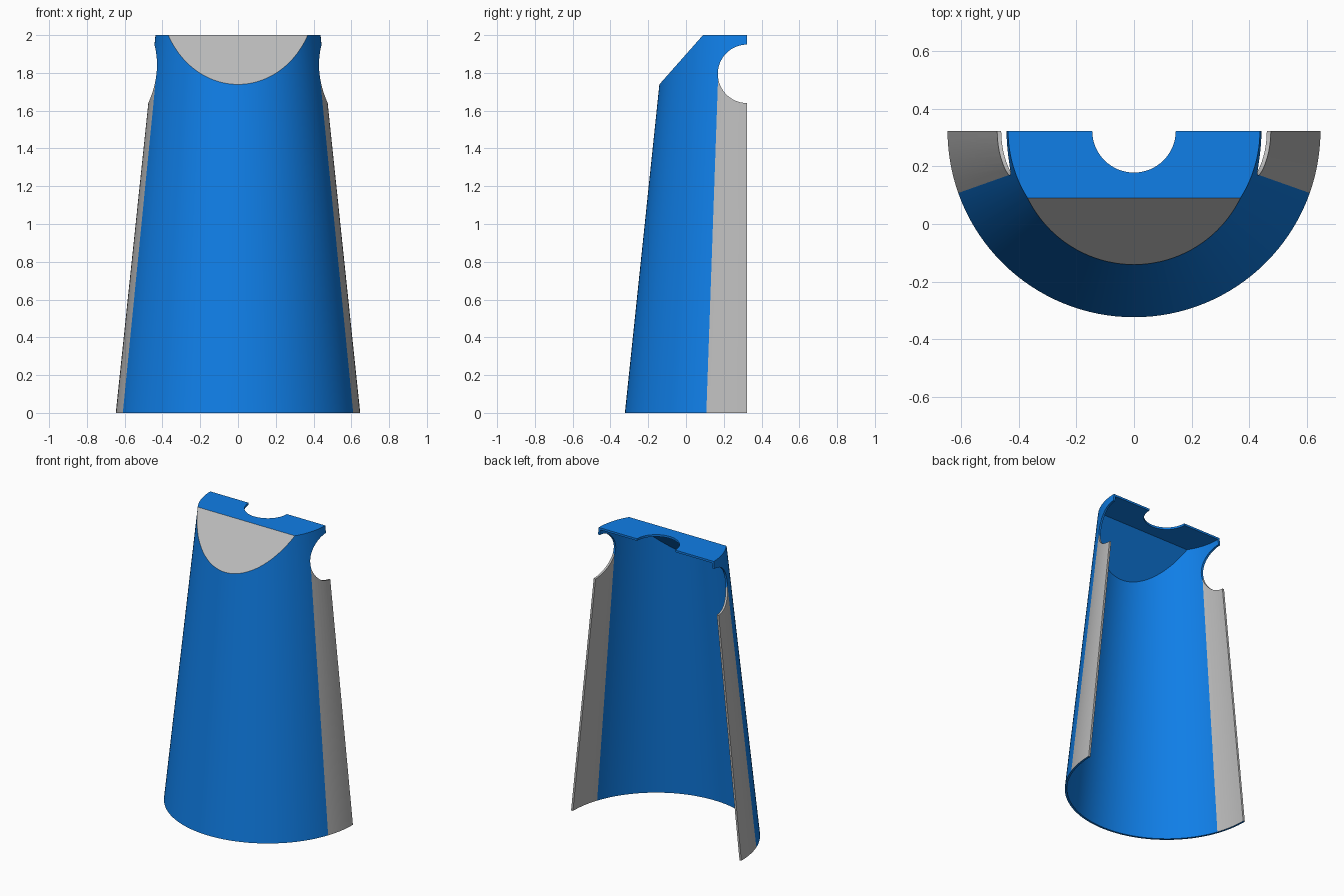
import bpy, bmesh, math
from mathutils import Matrix, Vector

if "Cube" in bpy.data.objects:
    bpy.data.objects.remove(bpy.data.objects["Cube"])

AXIS_Y, R0, R1, H, T = 0.3235, 0.647, 0.437, 2.0, 0.014
SLANT_P = Vector((0, 0.09, 2.0))
SLANT_N = Vector((0, -0.26, 0.23)).normalized()
STRIP = math.radians(19.5)


def add_object(name, bm):
    bmesh.ops.recalc_face_normals(bm, faces=bm.faces)
    me = bpy.data.meshes.new(name)
    bm.to_mesh(me)
    bm.free()
    ob = bpy.data.objects.new(name, me)
    bpy.context.collection.objects.link(ob)
    return ob


def slice_off(bm, point, normal):
    geom = bm.verts[:] + bm.edges[:] + bm.faces[:]
    cut = bmesh.ops.bisect_plane(bm, geom=geom, dist=1e-5, plane_co=point,
                                 plane_no=normal, clear_outer=True)["geom_cut"]
    edges = [e for e in cut if isinstance(e, bmesh.types.BMEdge)]
    bmesh.ops.contextual_create(bm, geom=edges)


def frustum(name, z0, z1, inset, half):
    """Tapered body with its slanted front top."""
    def rad(z):
        return R0 + (R1 - R0) * z / H - inset
    bm = bmesh.new()
    bmesh.ops.create_cone(bm, cap_ends=True, segments=128, radius1=rad(z0),
                          radius2=rad(z1), depth=z1 - z0,
                          matrix=Matrix.Translation((0, AXIS_Y, (z0 + z1) / 2)))
    slice_off(bm, SLANT_P - SLANT_N * inset, SLANT_N)
    if half:
        slice_off(bm, Vector((0, AXIS_Y, 0)), Vector((0, 1, 0)))
    return add_object(name, bm)


def cylinder(name, radius, depth, z, rot):
    bm = bmesh.new()
    bmesh.ops.create_cone(bm, cap_ends=True, segments=64, radius1=radius, radius2=radius,
                          depth=depth, matrix=Matrix.Translation((0, AXIS_Y, z)) @ rot)
    return add_object(name, bm)


# Half shell: outer body minus hollow, top hole and side cutouts
shell = frustum("tapered_half_shell", 0, H, 0, True)
cutters = [frustum("hollow_cutter", -0.2, H - T, T, False),
           cylinder("top_hole_cutter", 0.145, 0.3, H, Matrix()),
           cylinder("side_hole_cutter", 0.155, 2, 1.795, Matrix.Rotation(math.pi / 2, 4, 'Y'))]
for c in cutters:
    m = shell.modifiers.new(c.name, 'BOOLEAN')
    m.operation, m.solver, m.object = 'DIFFERENCE', 'EXACT', c
    c.hide_render = True
bpy.context.view_layer.update()
dg = bpy.context.evaluated_depsgraph_get()
mesh = bpy.data.meshes.new_from_object(shell.evaluated_get(dg))
shell.modifiers.clear()
shell.data = mesh
for c in cutters:
    bpy.data.objects.remove(c)

# Materials: blue body, grey side strips and slanted front
mesh.materials.clear()
for name, col in (("blue", (0.005, 0.21, 0.8, 1)), ("grey", (0.5, 0.5, 0.5, 1))):
    mat = bpy.data.materials.new(name)
    mat.diffuse_color = col
    mat.use_nodes = True
    mat.node_tree.nodes["Principled BSDF"].inputs["Base Color"].default_value = mat.diffuse_color
    mesh.materials.append(mat)

bm = bmesh.new()
bm.from_mesh(mesh)
for s in (-1, 1):
    # split the walls where each side strip begins
    faces = [f for f in bm.faces if abs(f.normal.z) < 0.3]
    geom = list({v for f in faces for v in f.verts}) + list({e for f in faces for e in f.edges}) + faces
    bmesh.ops.bisect_plane(bm, geom=geom, dist=1e-5, plane_co=(0, AXIS_Y, 0),
                           plane_no=(s * math.sin(STRIP), math.cos(STRIP), 0))
for f in bm.faces:
    p = f.calc_center_median()
    in_strip = math.atan2(AXIS_Y - p.y, abs(p.x)) < STRIP and p.z < 1.8
    slanted = f.normal.dot(SLANT_N) > 0.99
    f.material_index = int(in_strip or slanted)
bm.to_mesh(mesh)
bm.free()

bpy.context.view_layer.objects.active = shell
shell.select_set(True)
bpy.ops.object.shade_smooth_by_angle(angle=math.radians(25))
